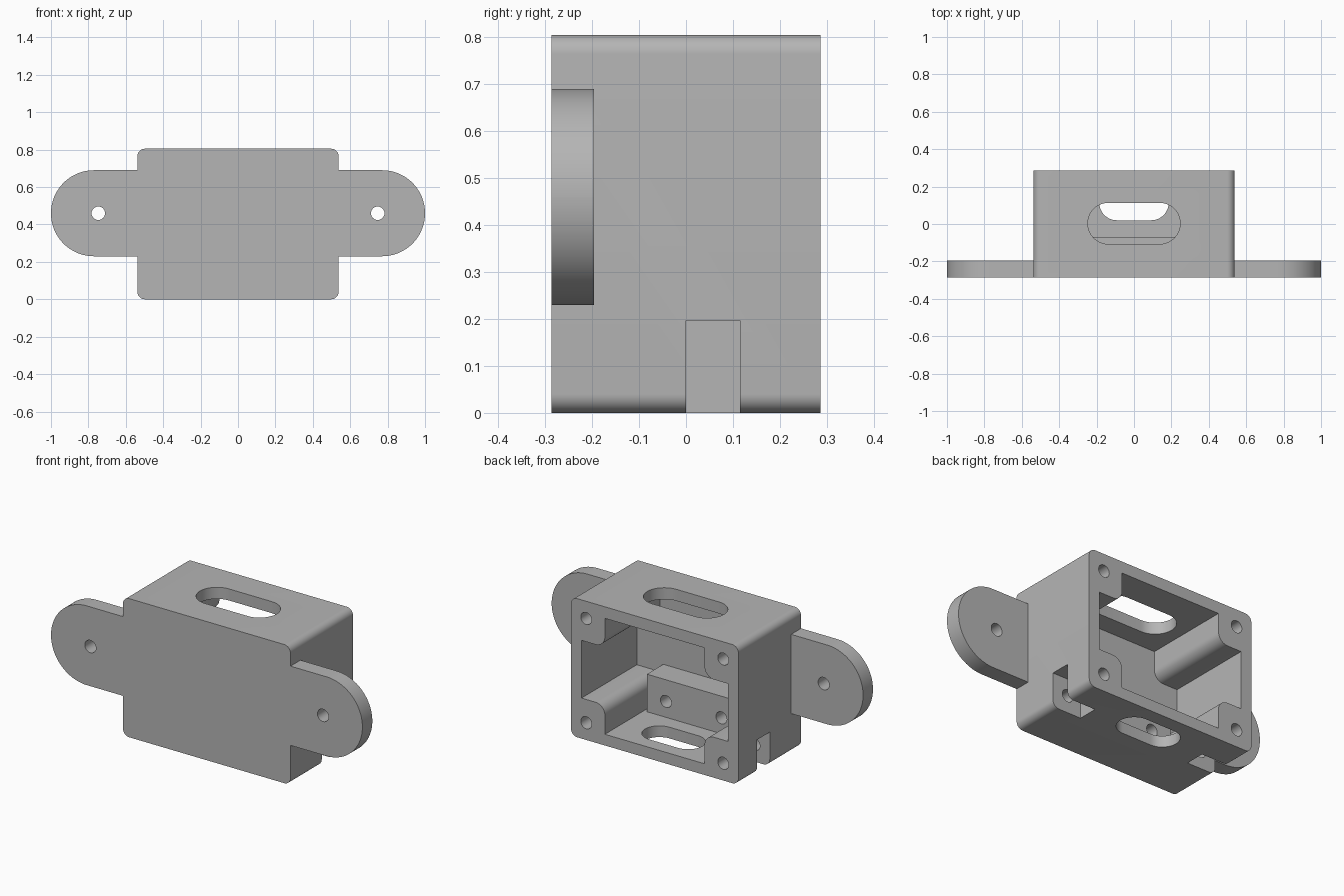
import bpy, bmesh, math
from mathutils import Vector

cube = bpy.data.objects.get("Cube")
if cube:
    bpy.data.objects.remove(cube, do_unlink=True)

grey = bpy.data.materials.new("plain grey")
grey.use_nodes = True
colour = (0.46, 0.46, 0.46, 1)
grey.diffuse_color = colour
grey.node_tree.nodes["Principled BSDF"].inputs["Base Color"].default_value = colour


def rounded(corners, steps=10):
    """Outline from (u, v, radius) corners, each replaced by an arc."""
    out = []
    for i, (u, v, r) in enumerate(corners):
        p = Vector((u, v))
        if r == 0:
            out.append(p)
            continue
        a = (Vector(corners[i - 1][:2]) - p).normalized()
        b = (Vector(corners[(i + 1) % len(corners)][:2]) - p).normalized()
        centre = p + (a + b) * r
        for k in range(steps + 1):
            t = math.pi / 2 * k / steps
            out.append(centre - b * r * math.cos(t) - a * r * math.sin(t))
    return out


def rect(u0, u1, v0, v1, r=0):
    return rounded([(u0, v0, r), (u1, v0, r), (u1, v1, r), (u0, v1, r)])


def circle(u, v, r, n=32):
    return [Vector((u + r * math.cos(math.tau * k / n), v + r * math.sin(math.tau * k / n)))
            for k in range(n)]


def prism(name, outline, axis, lo, hi):
    """Extrude an outline along y (outline in x, z) or z (outline in x, y)."""
    bm = bmesh.new()
    place = (lambda p, d: (p.x, d, p.y)) if axis == "y" else (lambda p, d: (p.x, p.y, d))
    rings = [[bm.verts.new(place(p, d)) for p in outline] for d in (lo, hi)]
    n = len(outline)
    for ring in rings:
        bm.faces.new(ring)
    for i in range(n):
        j = (i + 1) % n
        bm.faces.new((rings[0][i], rings[0][j], rings[1][j], rings[1][i]))
    bmesh.ops.recalc_face_normals(bm, faces=bm.faces)
    mesh = bpy.data.meshes.new(name)
    bm.to_mesh(mesh)
    bm.free()
    mesh.materials.append(grey)
    obj = bpy.data.objects.new(name, mesh)
    bpy.context.collection.objects.link(obj)
    return obj


def activate(obj):
    bpy.ops.object.select_all(action="DESELECT")
    obj.select_set(True)
    bpy.context.view_layer.objects.active = obj


def cut(obj, cutters):
    activate(obj)
    for c in cutters:
        c.hide_render = True
        m = obj.modifiers.new("cut", "BOOLEAN")
        m.operation, m.solver, m.object = "DIFFERENCE", "EXACT", c
        bpy.ops.object.modifier_apply(modifier=m.name)
        bpy.data.objects.remove(c, do_unlink=True)


def finish(obj):
    activate(obj)
    bpy.ops.object.shade_smooth_by_angle(angle=math.radians(30))


FRONT, BACK, HEIGHT, HALF = -0.287, 0.287, 0.805, 0.538
FLOOR, CEILING, INNER = 0.065, 0.738, -0.22

# Housing: rounded box, open at the back, with four full-depth corner posts
housing = prism("housing", rect(-HALF, HALF, 0, HEIGHT, 0.04), "y", FRONT, BACK)
quarter = [(0.47, 0.57, 0), (0.32, 0.57, 0.06), (0.32, CEILING, 0)]
lower = [(0.32, FLOOR, 0), (0.32, 0.235, 0.06), (0.47, 0.235, 0)]
right = lower + quarter
cavity = right + [(-u, v, r) for u, v, r in reversed(right)]
cutters = [prism("cavity", rounded(cavity), "y", INNER, 0.4)]

# Cable slots through the top and the bottom
cutters.append(prism("top_slot", rect(-0.247, 0.247, -0.107, 0.113, 0.1099), "z", 0.7, 0.9))
cutters.append(prism("bottom_slot", rect(-0.185, 0.185, 0.02, 0.205, 0.0924), "z", -0.1, 0.1))

# Nut pockets in the lower posts and screw holes in every post
for side in (-1, 1):
    u0, u1 = sorted((side * 0.355, side * 0.7))
    cutters.append(prism("nut_pocket", rect(u0, u1, 0, 0.115), "z", -0.1, 0.197))
    for z in (0.1, 0.705):
        cutters.append(prism("screw_hole", circle(side * 0.44, z, 0.035), "y", -0.1, 0.4))
cut(housing, cutters)
finish(housing)

# Inner mounting block with two screw holes
block = prism("mounting_block", rect(-0.3, 0.3, FLOOR, 0.283), "y", INNER, -0.07)
cut(block, [prism("block_hole", circle(s * 0.178, 0.157, 0.035), "y", -0.2, 0)
            for s in (-1, 1)])
finish(block)

# Mounting ears, rounded at the outer end
for side, name in ((1, "left_ear"), (-1, "right_ear")):
    outline = rounded([(side * HALF, 0.23, 0), (side, 0.23, 0.2299),
                       (side, 0.69, 0.2299), (side * HALF, 0.69, 0)], 24)
    ear = prism(name, outline, "y", FRONT, -0.196)
    cut(ear, [prism("ear_hole", circle(side * 0.747, 0.46, 0.036), "y", -0.4, 0)])
    finish(ear)
